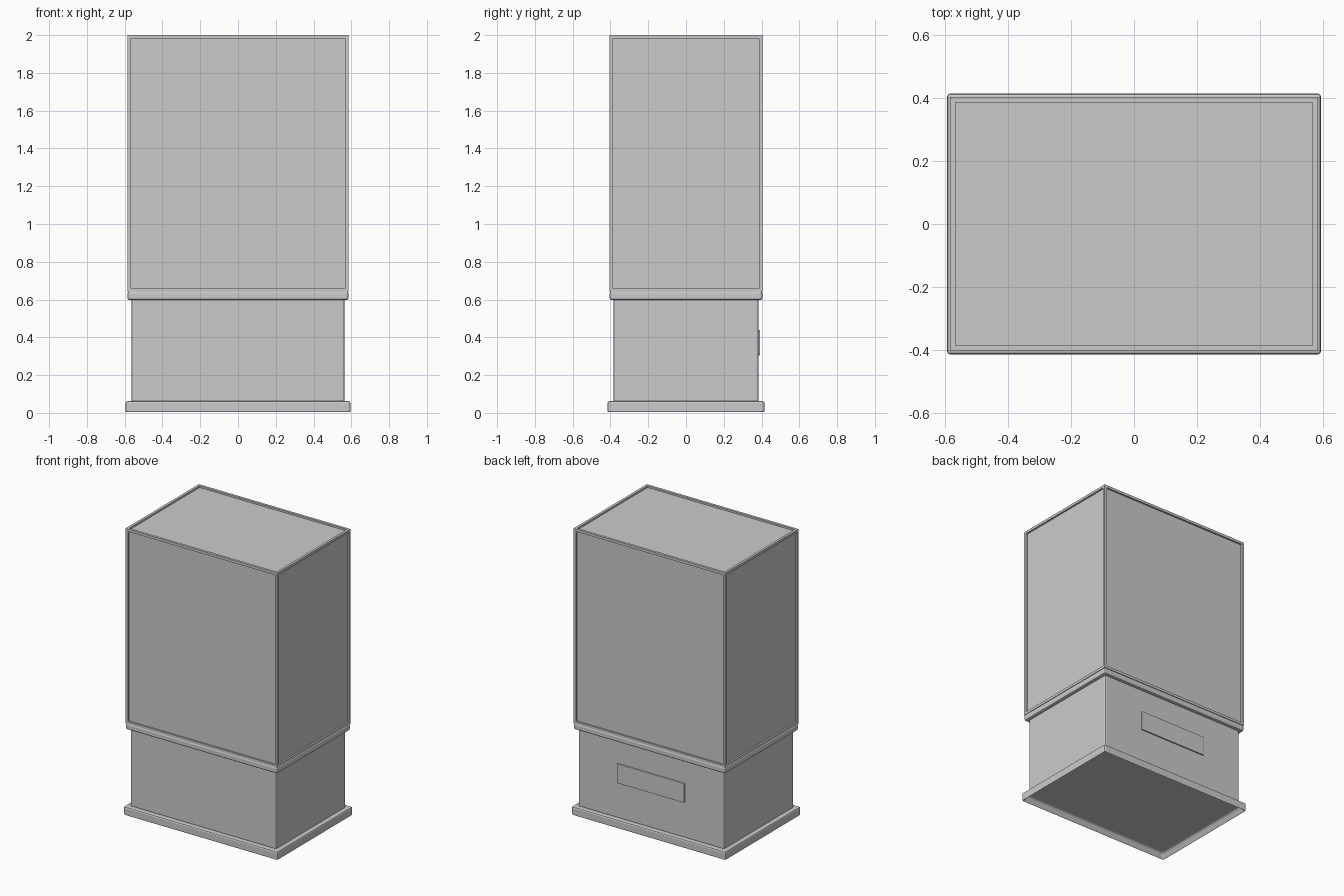
import bpy, bmesh
from mathutils import Vector

if "Cube" in bpy.data.objects:
    bpy.data.objects.remove(bpy.data.objects["Cube"])


def box(name, hx, hy, z0, z1, bevel=0.0, y=0.0, edit=None):
    """Box with half sizes hx, hy between heights z0 and z1."""
    bm = bmesh.new()
    bmesh.ops.create_cube(bm, size=1)
    bmesh.ops.scale(bm, vec=Vector((2 * hx, 2 * hy, z1 - z0)), verts=bm.verts)
    bmesh.ops.translate(bm, vec=Vector((0, y, (z0 + z1) / 2)), verts=bm.verts)
    bm.normal_update()
    if edit:
        edit(bm)
    me = bpy.data.meshes.new(name)
    bm.to_mesh(me)
    bm.free()
    ob = bpy.data.objects.new(name, me)
    bpy.context.collection.objects.link(ob)
    if bevel:
        m = ob.modifiers.new("bevel", 'BEVEL')
        m.width = bevel
        m.segments = 2
        m.limit_method = 'ANGLE'
    return ob


def recess_bottom(bm):
    face = [f for f in bm.faces if f.normal.z < -0.9]
    bmesh.ops.inset_region(bm, faces=face, thickness=0.035, depth=0)
    bmesh.ops.translate(bm, vec=Vector((0, 0, 0.04)), verts=face[0].verts)


def open_frame(bm):
    # flat border on each side, then a short reveal back to the glass
    panes = list(bm.faces)
    bmesh.ops.inset_individual(bm, faces=panes, thickness=0.025, depth=0)
    bm.normal_update()
    bmesh.ops.inset_individual(bm, faces=panes, thickness=0.0, depth=-0.012)
    bmesh.ops.delete(bm, geom=panes, context='FACES')


# Plinth with hollowed underside
box("base_skirting", 0.595, 0.415, 0.0, 0.062, 0.01, edit=recess_bottom)
# Cabinet body
box("pedestal_body", 0.563, 0.383, 0.055, 0.61, 0.01)
# Access panel on the back
box("rear_access_panel", 0.26, 0.01, 0.305, 0.44, 0.003, y=0.382)
# Display deck
box("display_deck", 0.585, 0.404, 0.598, 0.642, 0.01)
# Glass case and its edge frame
box("glass_case", 0.573, 0.392, 0.65, 1.988)
box("case_frame", 0.585, 0.404, 0.64, 2.0, edit=open_frame)
